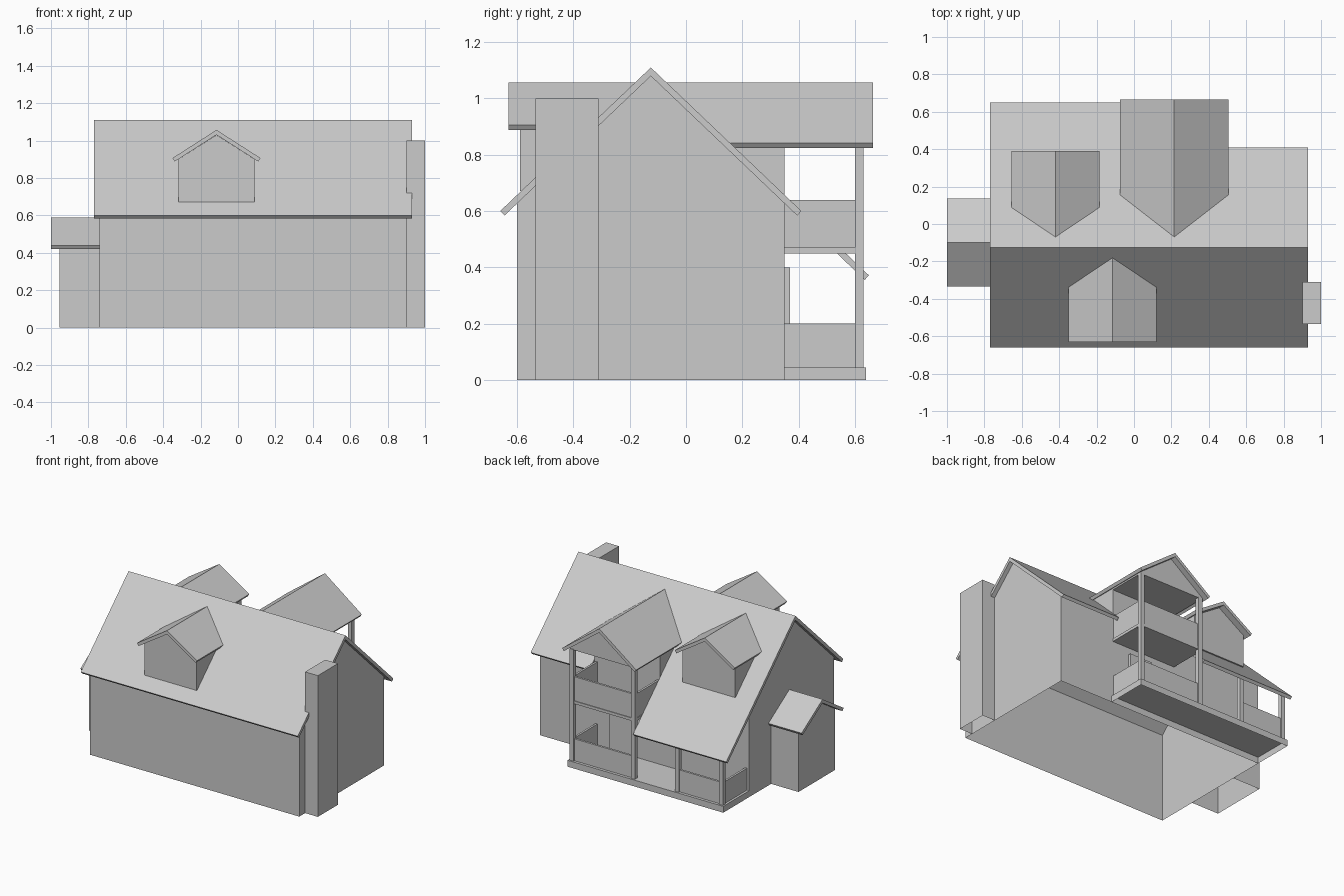
import bpy, bmesh

if "Cube" in bpy.data.objects:
    bpy.data.objects.remove(bpy.data.objects["Cube"])

RIDGE_Y, RIDGE_Z, SLOPE = -0.125, 1.11, 0.953


def prism(name, pts, axis, a, b, clip=0, open_bottom=False):
    """Extrude a profile along x or y; clip shapes end a to the main roof slope."""
    bm = bmesh.new()
    rings = []
    for end in (a, b):
        ring = []
        for u, z in pts:
            e = end
            if clip and end == a:
                e = RIDGE_Y + clip * (RIDGE_Z - 0.004 - z) / SLOPE
                e = min(e, b - 0.001) if clip > 0 else max(e, b + 0.001)
            ring.append(bm.verts.new((e, u, z) if axis == 'x' else (u, e, z)))
        rings.append(ring)
    bm.faces.new(rings[0])
    bm.faces.new(rings[1])
    n = len(pts)
    for i in range(n):
        j = (i + 1) % n
        bm.faces.new((rings[0][i], rings[0][j], rings[1][j], rings[1][i]))
    bmesh.ops.recalc_face_normals(bm, faces=bm.faces[:])
    if open_bottom:
        low = [f for f in bm.faces if all(abs(v.co.z) < 1e-5 for v in f.verts)]
        bmesh.ops.delete(bm, geom=low, context='FACES_ONLY')
    me = bpy.data.meshes.new(name)
    bm.to_mesh(me)
    bm.free()
    ob = bpy.data.objects.new(name, me)
    bpy.context.collection.objects.link(ob)
    return ob


def box(name, x0, x1, y0, y1, z0, z1, **kw):
    return prism(name, [(y0, z0), (y1, z0), (y1, z1), (y0, z1)], 'x', x0, x1, **kw)


def slab(c, top, run, slope, t=0.022):
    """Profile of one sloping roof side, signed run, square-cut eave."""
    s = 1 if run > 0 else -1
    L = (1 + slope * slope) ** 0.5
    eu, ez = c + run, top - abs(run) * slope
    return [(c, top), (eu, ez), (eu - s * t * slope / L, ez - t / L), (c, top - t * L)]


def gable_roof(name, c, top, half, slope, axis, a, b, clip=0):
    for side, s in (("left", -1), ("right", 1)):
        prism(f"{name}_{side}", slab(c, top, s * half, slope), axis, a, b, clip)


def house_profile(c, half, base, eave, apex):
    return [(c - half, base), (c + half, base), (c + half, eave), (c, apex), (c - half, eave)]


# main house shell
prism("house_walls", house_profile(RIDGE_Y, 0.475, 0, 0.63, 1.08), 'x', -0.74, 0.90,
      open_bottom=True)

# main roof: front side, and rear side with three eave lengths
for name, run, x0, x1 in (("roof_front", -0.535, -0.77, 0.93),
                          ("roof_rear_porch", 0.775, -0.77, -0.04),
                          ("roof_rear_middle", 0.285, -0.04, 0.47),
                          ("roof_rear_right", 0.535, 0.47, 0.93)):
    prism(name, slab(RIDGE_Y, RIDGE_Z, run, SLOPE), 'x', x0, x1)

# dormers, front and rear
for name, cx, s, wall_y, roof_y in (("front_dormer", -0.115, -1, -0.59, -0.63),
                                    ("rear_dormer", -0.42, 1, 0.345, 0.39)):
    prism(name + "_walls", house_profile(cx, 0.204, 0.672, 0.90, 1.03), 'y', 0, wall_y, s)
    gable_roof(name + "_roof", cx, 1.057, 0.235, 0.64, 'y', 0, roof_y, s)

# left annex
prism("annex_walls", house_profile(-0.10, 0.205, 0, 0.435, 0.565), 'x', -0.955, -0.74,
      open_bottom=True)
gable_roof("annex_roof", -0.10, 0.59, 0.235, 0.64, 'x', -1.0, -0.74)

# chimney
box("chimney", 0.90, 1.0, -0.535, -0.31, 0, 1.0, open_bottom=True)

# balcony wing wall, gable with flat ceiling, and roof
W0, W1, WC = -0.04, 0.47, 0.215
prism("balcony_wing_wall", [(W0, 0.62), (W1, 0.62), (W1, 0.83), (W0, 0.83)], 'y', 0, 0.35, 1)
prism("balcony_gable", [(W0, 0.83), (W1, 0.83), (W1, 0.845), (WC, 1.03), (W0, 0.845)],
      'y', 0, 0.625, 1)
gable_roof("balcony_roof", WC, 1.057, 0.29, 0.74, 'y', 0, 0.665, 1)

# porch base, open underneath
box("porch_base", -0.74, 0.48, 0.35, 0.64, 0, 0.045, open_bottom=True)

# posts
for i, (x, top) in enumerate(((0.44, 0.835), (-0.04, 0.835), (-0.385, 0.385), (-0.73, 0.385))):
    box(f"post_{i}", x, x + 0.03, 0.60, 0.63, 0.045, top)

# balcony floor and parapets
box("balcony_floor", W0, W1, 0.35, 0.625, 0.45, 0.47)
box("balcony_parapet_rear", -0.01, 0.44, 0.605, 0.62, 0.47, 0.64)
for side, x in (("left", -0.035), ("right", 0.448)):
    box("balcony_parapet_" + side, x, x + 0.015, 0.35, 0.60, 0.45, 0.64)

# porch railings, leaving the entrance open
for name, x0, x1 in (("right", -0.01, 0.44), ("left", -0.70, -0.385)):
    box("porch_rail_" + name, x0, x1, 0.605, 0.62, 0.045, 0.20)
for side, x in (("left", -0.723), ("right", 0.448)):
    box("porch_side_rail_" + side, x, x + 0.015, 0.35, 0.60, 0.045, 0.20)

# rear door
box("rear_door", 0.16, 0.34, 0.35, 0.37, 0.045, 0.40)
